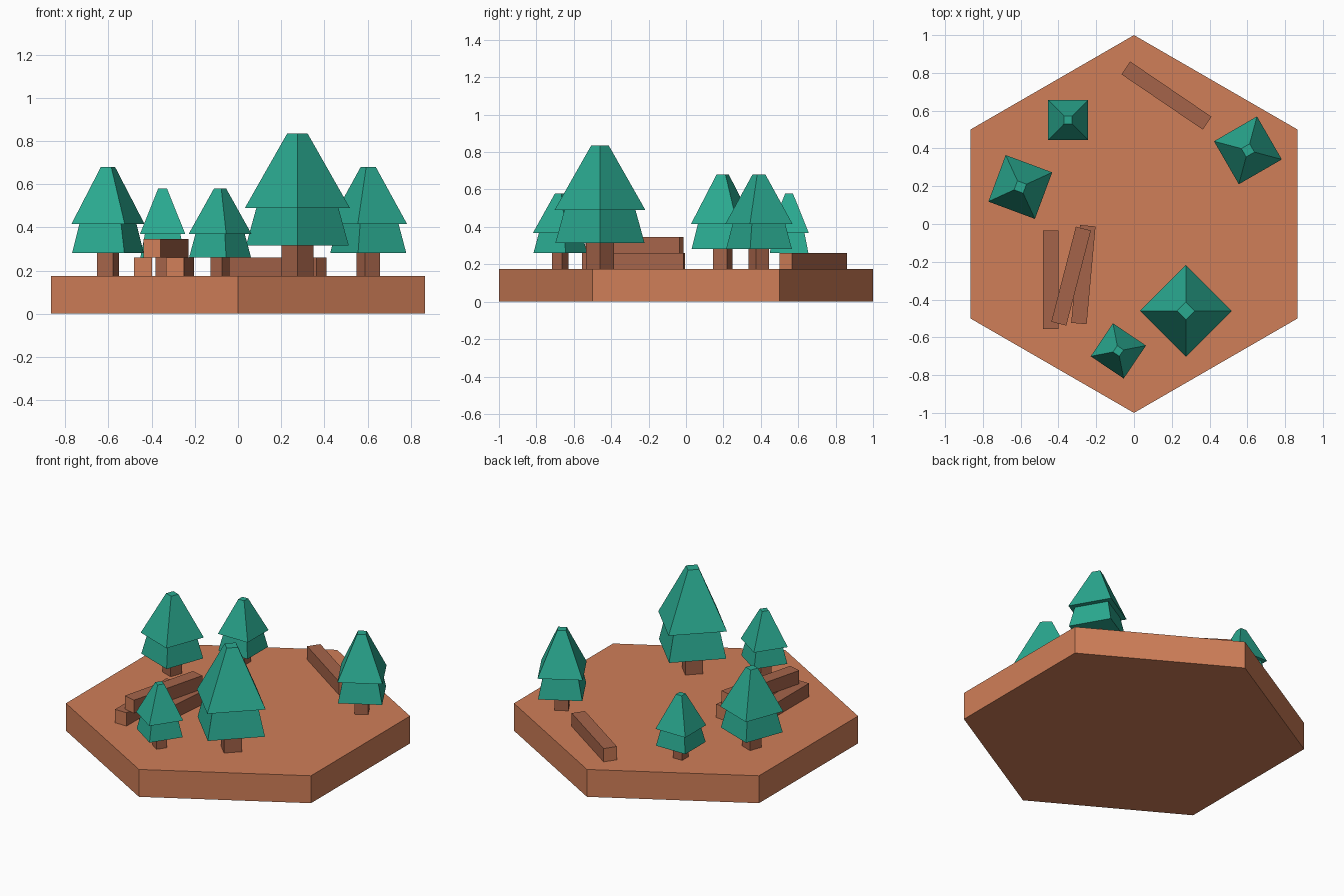
import bpy
from math import sin, cos, pi, radians

if "Cube" in bpy.data.objects:
    bpy.data.objects.remove(bpy.data.objects["Cube"])

GROUND = 0.175


def material(name, color):
    m = bpy.data.materials.new(name)
    m.diffuse_color = (*color, 1)
    m.use_nodes = True
    m.node_tree.nodes["Principled BSDF"].inputs["Base Color"].default_value = m.diffuse_color
    return m


EARTH = material("earth", (0.63, 0.21, 0.098))
BARK = material("bark", (0.376, 0.127, 0.068))
LEAF = material("foliage", (0.023, 0.40, 0.28))


def frustum(name, sides, r0, r1, z0, z1, mat, center=(0, 0), angle=0):
    """Closed tapered prism; first corner points along the given angle."""
    verts = []
    for r, z in ((r0, z0), (r1, z1)):
        for i in range(sides):
            a = radians(angle) + 2 * pi * i / sides
            verts.append((center[0] + r * cos(a), center[1] + r * sin(a), z))
    faces = [tuple(reversed(range(sides))), tuple(range(sides, 2 * sides))]
    faces += [(i, (i + 1) % sides, sides + (i + 1) % sides, sides + i)
              for i in range(sides)]
    mesh = bpy.data.meshes.new(name)
    mesh.from_pydata(verts, [], faces)
    mesh.materials.append(mat)
    ob = bpy.data.objects.new(name, mesh)
    bpy.context.collection.objects.link(ob)
    return ob


def tree(name, center, angle, s):
    """Square trunk with a two-tier square crown."""
    def part(label, r0, r1, h0, h1, mat):
        frustum(f"{name}_{label}", 4, r0 * s, r1 * s,
                GROUND + h0 * s, GROUND + h1 * s, mat, center, angle)
    part("trunk", 0.074, 0.074, 0, 0.14, BARK)
    part("lower_crown", 0.238, 0.19, 0.14, 0.315, LEAF)
    part("upper_crown", 0.243, 0.047, 0.315, 0.66, LEAF)


def log(name, center, angle, z):
    """Square beam along local x, with lighter cut ends."""
    bpy.ops.mesh.primitive_cube_add(size=1)
    ob = bpy.context.object
    ob.name = name
    for v in ob.data.vertices:
        v.co.x *= 0.52
        v.co.y *= 0.082
        v.co.z *= 0.085
    ob.location = (*center, z + 0.0425)
    ob.rotation_euler.z = radians(angle)
    ob.data.materials.append(BARK)
    ob.data.materials.append(EARTH)
    for p in ob.data.polygons:
        p.material_index = 1 if abs(p.normal.x) > 0.9 else 0


# hexagonal ground tile
frustum("ground_tile", 6, 1, 1, 0, GROUND, EARTH, angle=90)

# trees
tree("tall_tree", (0.275, -0.46), 0, 1.0)
tree("left_tree", (-0.602, 0.196), 24.6, 0.765)
tree("right_tree", (0.603, 0.39), -15, 0.765)
tree("back_small_tree", (-0.349, 0.551), 45, 0.613)
tree("front_small_tree", (-0.083, -0.672), 11, 0.613)

# stacked logs and one lying apart
log("left_log", (-0.44, -0.295), 90, GROUND)
log("right_log", (-0.268, -0.268), 84.8, GROUND)
log("top_log", (-0.333, -0.276), 75.5, GROUND + 0.085)
log("back_log", (0.172, 0.68), -34.2, GROUND)
